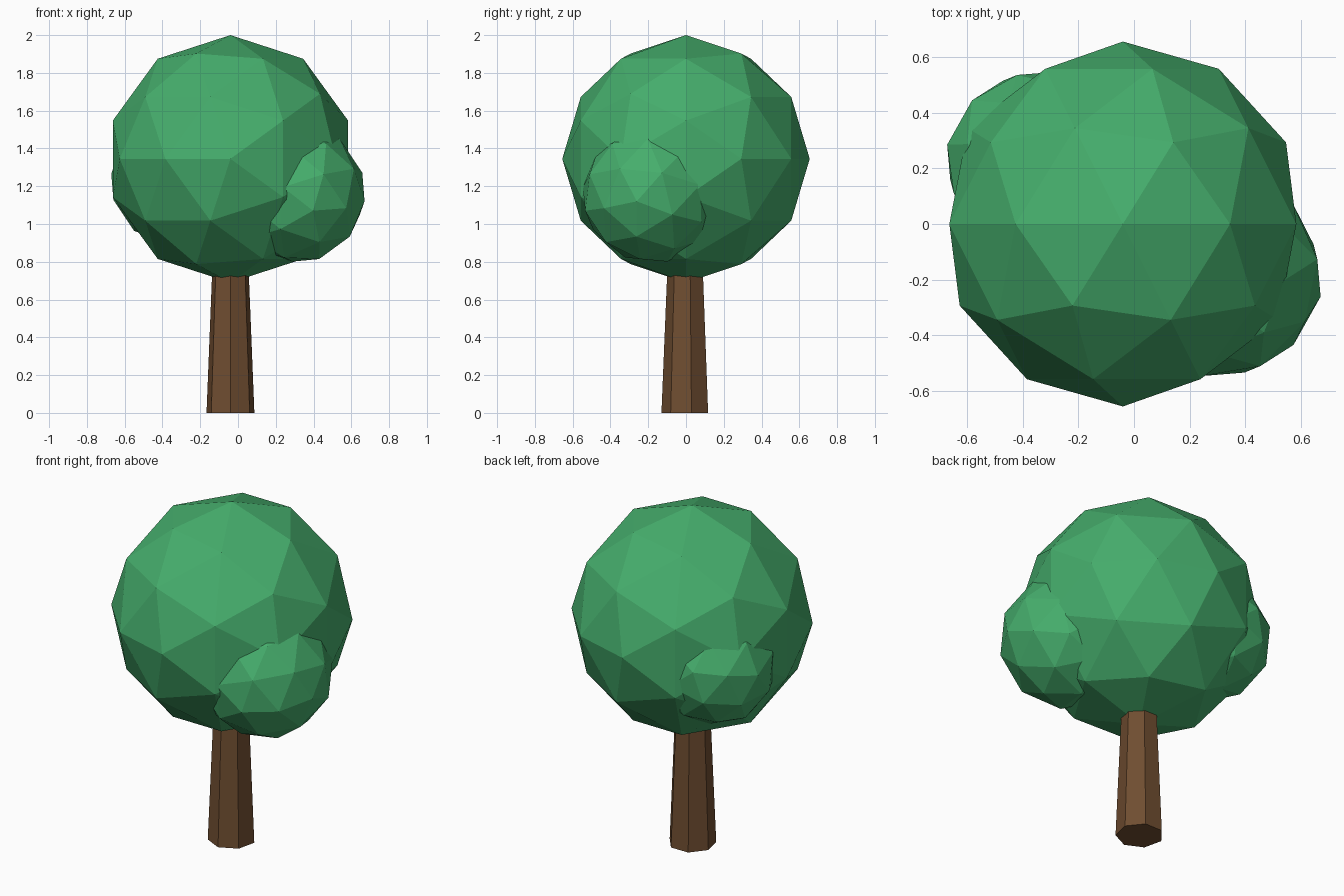
import bpy
from math import radians

if "Cube" in bpy.data.objects:
    bpy.data.objects.remove(bpy.data.objects["Cube"])


def material(name, rgb):
    m = bpy.data.materials.new(name)
    m.diffuse_color = (*rgb, 1)
    m.use_nodes = True
    m.node_tree.nodes["Principled BSDF"].inputs["Base Color"].default_value = m.diffuse_color
    return m


leaf = material("leaf_green", (0.06, 0.42, 0.15))
bark = material("bark_brown", (0.16, 0.075, 0.03))


def finish(name, mat):
    ob = bpy.context.object
    ob.name = name
    ob.data.materials.append(mat)
    return ob


def foliage(name, radius, centre, tilt):
    bpy.ops.mesh.primitive_ico_sphere_add(
        subdivisions=2, radius=radius, location=centre,
        rotation=[radians(a) for a in tilt])
    return finish(name, leaf)


# Seven-sided tapered trunk, one corner facing the front
TRUNK_TOP = 0.9
bpy.ops.mesh.primitive_cone_add(
    vertices=7, radius1=0.13, radius2=0.093, depth=TRUNK_TOP,
    location=(-0.04, 0, TRUNK_TOP / 2), rotation=(0, 0, radians(180)))
finish("trunk", bark)

# Large crown and two smaller clumps growing out of its sides
foliage("crown", 0.655, (-0.04, 0, 1.345), (-90, 0, 0))
foliage("front_right_clump", 0.37, (0.31, -0.185, 1.16), (104, 0, 14))
foliage("back_left_clump", 0.34, (-0.34, 0.215, 1.23), (104, 0, 14))
